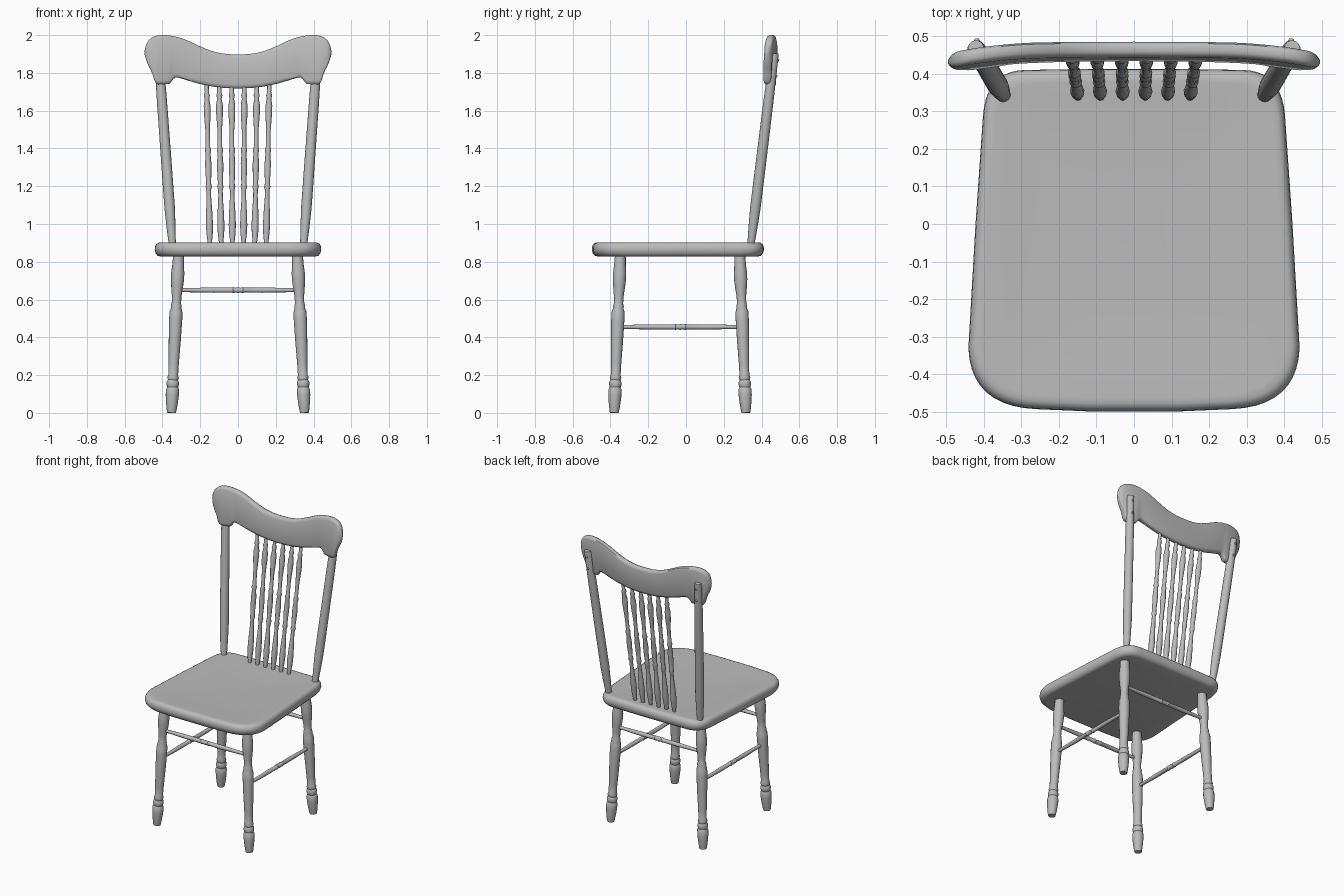
import bpy, bmesh, math
from mathutils import Vector

if "Cube" in bpy.data.objects:
    bpy.data.objects.remove(bpy.data.objects["Cube"])

wood = bpy.data.materials.new("grey_wood")
wood.diffuse_color = (0.5, 0.5, 0.5, 1)
wood.use_nodes = True
wood.node_tree.nodes["Principled BSDF"].inputs["Base Color"].default_value = wood.diffuse_color


def finish(name, bm, angle=40):
    bmesh.ops.recalc_face_normals(bm, faces=bm.faces)
    me = bpy.data.meshes.new(name)
    bm.to_mesh(me)
    bm.free()
    me.materials.append(wood)
    ob = bpy.data.objects.new(name, me)
    bpy.context.collection.objects.link(ob)
    bpy.ops.object.select_all(action='DESELECT')
    ob.select_set(True)
    bpy.context.view_layer.objects.active = ob
    bpy.ops.object.shade_smooth_by_angle(angle=math.radians(angle))
    return ob


def loft(name, loops, angle=40):
    """Skin closed loops of equal length and cap both ends."""
    bm = bmesh.new()
    rings = [[bm.verts.new(p) for p in loop] for loop in loops]
    n = len(rings[0])
    for a, b in zip(rings, rings[1:]):
        for i in range(n):
            j = (i + 1) % n
            bm.faces.new((a[i], a[j], b[j], b[i]))
    bm.faces.new(rings[0])
    bm.faces.new(rings[-1])
    return finish(name, bm, angle)


def turned(name, a, b, profile, sides=16):
    """Lathe-turned rod from a to b; profile is (fraction, radius)."""
    a, b = Vector(a), Vector(b)
    q = (b - a).to_track_quat('Z', 'Y')
    loops = []
    for t, r in profile:
        c = a.lerp(b, t)
        loops.append([c + q @ Vector((r * math.cos(k * math.tau / sides),
                                      r * math.sin(k * math.tau / sides), 0))
                      for k in range(sides)])
    return loft(name, loops)


def curve(pts, x):
    """Smooth interpolation through (x, value) points."""
    for i in range(len(pts) - 1):
        (x0, y0), (x1, y1) = pts[i], pts[i + 1]
        if x <= x1:
            xp, yp = pts[i - 1] if i else (-pts[1][0], pts[1][1])
            xn, yn = pts[min(i + 2, len(pts) - 1)]
            h = x1 - x0
            t = (x - x0) / h
            m0, m1 = (y1 - yp) / (x1 - xp) * h, (yn - y0) / (xn - x0) * h
            return ((2*t**3 - 3*t*t + 1) * y0 + (t**3 - 2*t*t + t) * m0
                    + (3*t*t - 2*t**3) * y1 + (t**3 - t*t) * m1)
    return pts[-1][1]


# Seat: rounded trapezoid with soft edge and a slight dish
def corner(p, c, q, n=10):
    p, c, q = Vector(p), Vector(c), Vector(q)
    return [p * (1-t)**2 + c * 2*t*(1-t) + q * t*t for t in (k / n for k in range(n + 1))]


half = [Vector((0.12, -0.499))] + corner((0.26, -0.493), (0.435, -0.485), (0.441, -0.33)) \
    + [Vector((0.422, 0.0))] + corner((0.402, 0.29), (0.392, 0.408), (0.29, 0.41)) \
    + [Vector((0.12, 0.413))]
outline = half + [Vector((-p.x, p.y)) for p in reversed(half)]
mid = Vector((0, -0.04))
seat_rings = [(0.828, 0.93), (0.832, 0.965), (0.846, 0.99), (0.865, 1), (0.882, 0.995),
              (0.895, 0.98), (0.901, 0.955), (0.901, 0.92), (0.897, 0.75),
              (0.893, 0.5), (0.892, 0.2)]
loft("seat", [[(*(mid + (p - mid) * s), z) for p in outline] for z, s in seat_rings])

# Legs: turned, splayed outward
leg_profile = [(0, .023), (.01, .025), (.06, .031), (.11, .035), (.145, .035), (.16, .029),
               (.175, .033), (.19, .033), (.205, .027), (.22, .031), (.235, .026), (.3, .027),
               (.45, .032), (.58, .035), (.63, .034), (.65, .028), (.665, .029), (.68, .025),
               (.72, .025), (.78, .031), (.83, .035), (.87, .035), (.92, .031), (1, .028)]
for sx, side in ((-1, "left"), (1, "right")):
    turned(f"front_leg_{side}", (sx * .352, -.38, 0), (sx * .314, -.347, .85), leg_profile)
    turned(f"back_leg_{side}", (sx * .352, .317, 0), (sx * .314, .284, .85), leg_profile)

# Stretchers: thin rods with a small centre bead
rod = [(0, .010), (.08, .011), (.3, .014), (.45, .013), (.46, .016), (.48, .012),
       (.5, .016), (.52, .012), (.54, .016), (.55, .013), (.7, .014), (.92, .011), (1, .010)]
for y, where in ((-.355, "front"), (.293, "back")):
    turned(f"{where}_stretcher", (-.32, y, .65), (.32, y, .65), rod, 12)
for x, where in ((-.332, "left"), (.332, "right")):
    turned(f"{where}_stretcher", (x, -.36, .455), (x, .30, .455), rod, 12)

# Back posts with peg heads on the rear
post_profile = [(0, .019), (.03, .020), (.1, .024), (.2, .028), (.4, .028), (.75, .027),
                (.98, .024), (1, .021)]
for sx, side in ((-1, "left"), (1, "right")):
    a, b = Vector((sx * .347, .342, .88)), Vector((sx * .421, .468, 1.905))
    turned(f"back_post_{side}", a, b, post_profile)
    for t, pos in ((.885, "lower"), (.965, "upper")):
        p = a.lerp(b, t)
        turned(f"{pos}_peg_{side}", p, p + Vector((0, .030, -.003)),
               [(0, .008), (.85, .008), (1, .005)], 10)

# Spindles: six fanned turned rods
spindle_profile = [(0, .011), (.03, .012), (.08, .017), (.13, .019), (.2, .017), (.3, .012),
                   (.34, .012), (.36, .017), (.38, .013), (.45, .016), (.5, .017), (.56, .013),
                   (.58, .017), (.6, .012), (.7, .012), (.8, .018), (.85, .018), (.89, .012),
                   (.91, .016), (.93, .011), (1, .011)]
for i in range(6):
    k = i - 2.5
    turned(f"spindle_{i + 1}", (k * .0595, .338, .88), (k * .0665, .452, 1.76),
           spindle_profile, 12)

# Crest rail: curved board with scrolled ears, lofted column by column
top = [(0, 1.898), (.06, 1.9), (.13, 1.913), (.2, 1.94), (.28, 1.977), (.35, 1.996),
       (.41, 2.0), (.45, 1.99), (.475, 1.97), (.49, 1.94), (.495, 1.915)]
bottom = [(0, 1.718), (.1, 1.723), (.2, 1.741), (.28, 1.764), (.328, 1.776), (.345, 1.765),
          (.358, 1.745), (.37, 1.741), (.43, 1.741), (.442, 1.758), (.455, 1.80),
          (.475, 1.84), (.49, 1.88), (.495, 1.90)]
depth = [(0, .463), (.1, .462), (.2, .459), (.3, .453), (.4, .442), (.495, .428)]
xs = [.03 * i for i in range(11)] + [.32, .33, .34, .35, .36, .37, .39, .41, .425, .435,
                                     .443, .452, .462, .472, .48, .487, .492, .495]
loops = []
for x in [-v for v in reversed(xs[1:])] + xs:
    u = abs(x)
    hi, lo, yc = curve(top, u), curve(bottom, u), curve(depth, u)
    th = .021 * math.sqrt(max(.06, 1 - max(0, (u - .465) / .03) ** 2))
    e = min(.02, (hi - lo) * .45)
    sect = [(-.35, 0), (-.75, .2), (-1, 1)]
    front = [(s, lo + f * e) for s, f in sect] + [(s, hi - f * e) for s, f in reversed(sect)]
    sec = front + [(-s, z) for s, z in reversed(front)]
    loops.append([(x, yc + s * th + (z - 1.86) * .07, z) for s, z in sec])
loft("crest_rail", loops, 50)
